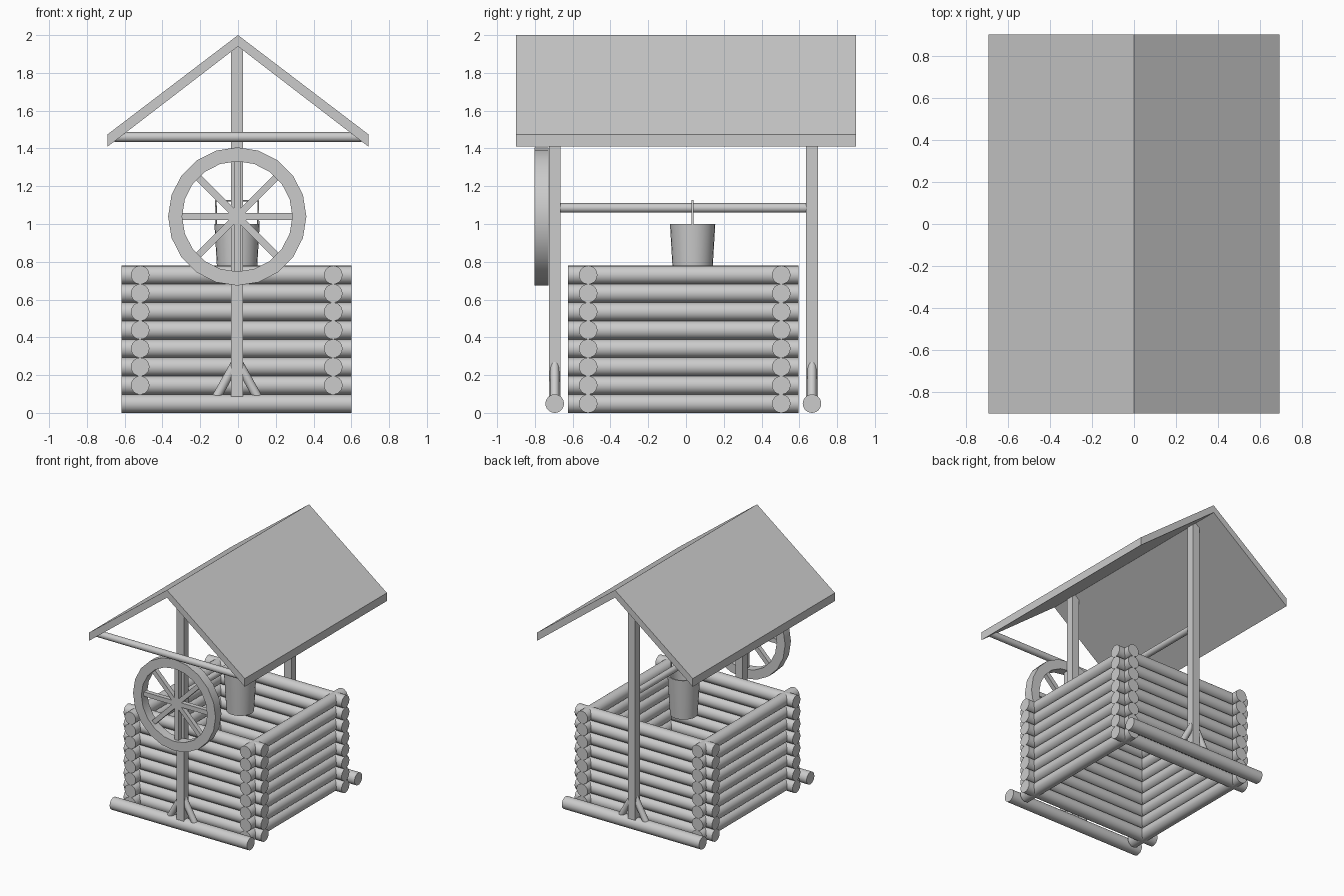
import bpy, bmesh
from math import pi, sin, cos, radians
from mathutils import Vector, Matrix

if "Cube" in bpy.data.objects:
    bpy.data.objects.remove(bpy.data.objects["Cube"])


def finish(name, bm, smooth=False):
    bmesh.ops.recalc_face_normals(bm, faces=bm.faces)
    me = bpy.data.meshes.new(name)
    bm.to_mesh(me)
    bm.free()
    ob = bpy.data.objects.new(name, me)
    bpy.context.collection.objects.link(ob)
    if smooth:
        bpy.ops.object.select_all(action='DESELECT')
        ob.select_set(True)
        bpy.context.view_layer.objects.active = ob
        bpy.ops.object.shade_smooth_by_angle(angle=radians(35))
    return ob


def rod(name, a, b, r, sides=24):
    a, b = Vector(a), Vector(b)
    d = b - a
    m = Matrix.Translation((a + b) / 2) @ d.to_track_quat('Z', 'Y').to_matrix().to_4x4()
    bm = bmesh.new()
    bmesh.ops.create_cone(bm, cap_ends=True, segments=sides, radius1=r, radius2=r,
                          depth=d.length, matrix=m)
    return finish(name, bm, True)


def box(name, center, size, turn=0):
    m = (Matrix.Translation(center) @ Matrix.Rotation(turn, 4, 'Y')
         @ Matrix.Diagonal((*size, 1)))
    bm = bmesh.new()
    bmesh.ops.create_cube(bm, size=1, matrix=m)
    return finish(name, bm)


def lathe(name, profile, center, axis, sides):
    """Closed ring of (radius, height) points spun around an axis."""
    bm = bmesh.new()
    rot = Matrix.Rotation(pi / 2, 4, 'X') if axis == 'Y' else Matrix()
    m = Matrix.Translation(center) @ rot
    rings = [[bm.verts.new(m @ Vector((r * cos(2 * pi * i / sides), r * sin(2 * pi * i / sides), h)))
              for r, h in profile] for i in range(sides)]
    n = len(profile)
    for i in range(sides):
        p, q = rings[i], rings[(i + 1) % sides]
        for k in range(n):
            bm.faces.new((p[k], q[k], q[(k + 1) % n], p[(k + 1) % n]))
    bmesh.ops.remove_doubles(bm, verts=bm.verts, dist=1e-5)
    return finish(name, bm, True)


# Stacked log walls, crossing at the corners
R = 0.049
for i in range(8):
    z = R + 0.0973 * i
    for p in (-0.518, 0.504):
        rod("wall_log_x", (-0.617, p, z), (0.60, p, z), R)
        rod("wall_log_y", (p, -0.626, z), (p, 0.596, z), R)

# Base beams, posts and foot braces
CX = -0.005
for y in (-0.695, 0.667):
    rod("base_beam", (-0.617, y, R), (0.60, y, R), R)
    box("post", (CX, y, 1.02), (0.065, 0.061, 1.87))
    for s in (-1, 1):
        rod("foot_brace", (CX + s * 0.122, y, 0.06), (CX + s * 0.006, y, 0.268), 0.024, 16)

# Axle between the posts
rod("axle", (CX, -0.70, 1.085), (CX, 0.67, 1.085), 0.025)

# Wheel rim and spokes
lathe("wheel_rim", [(0.292, -0.037), (0.366, -0.037), (0.366, 0.037), (0.292, 0.037)],
      (-0.004, -0.764, 1.04), 'Y', 20)
for k in range(4):
    box("wheel_spoke", (-0.004, -0.755, 1.04), (0.586, 0.036, 0.036), k * pi / 4)

# Gable roof: bent slab extruded front to back
profile = [(-0.69, 1.41), (-0.69, 1.475), (0, 2.0), (0.69, 1.475), (0.69, 1.41), (0, 1.94)]
bm = bmesh.new()
front = [bm.verts.new((x, -0.9, z)) for x, z in profile]
back = [bm.verts.new((x, 0.9, z)) for x, z in profile]
for k in range(6):
    j = (k + 1) % 6
    bm.faces.new((front[k], front[j], back[j], back[k]))
for ring in (front, back):
    bm.faces.new((ring[0], ring[1], ring[2], ring[5]))
    bm.faces.new((ring[2], ring[3], ring[4], ring[5]))
finish("roof", bm)

# Tie rod under the front gable
rod("roof_tie", (-0.655, -0.85, 1.46), (0.655, -0.85, 1.46), 0.026)

# Open bucket with a wire handle
BY = 0.035
lathe("bucket", [(0, 0.68), (0.101, 0.68), (0.12, 1.0), (0.11, 1.0), (0.092, 0.70), (0, 0.70)],
      (CX, BY, 0), 'Z', 24)
path = [(-0.112, 0.97), (-0.112, 1.124), (0.112, 1.124), (0.112, 0.97)]
cu = bpy.data.curves.new("bucket_handle", 'CURVE')
cu.dimensions = '3D'
cu.bevel_depth = 0.006
cu.bevel_resolution = 2
cu.use_fill_caps = True
sp = cu.splines.new('POLY')
sp.points.add(3)
for pt, (x, z) in zip(sp.points, path):
    pt.co = (CX + x, BY, z, 1)
bpy.context.collection.objects.link(bpy.data.objects.new("bucket_handle", cu))
